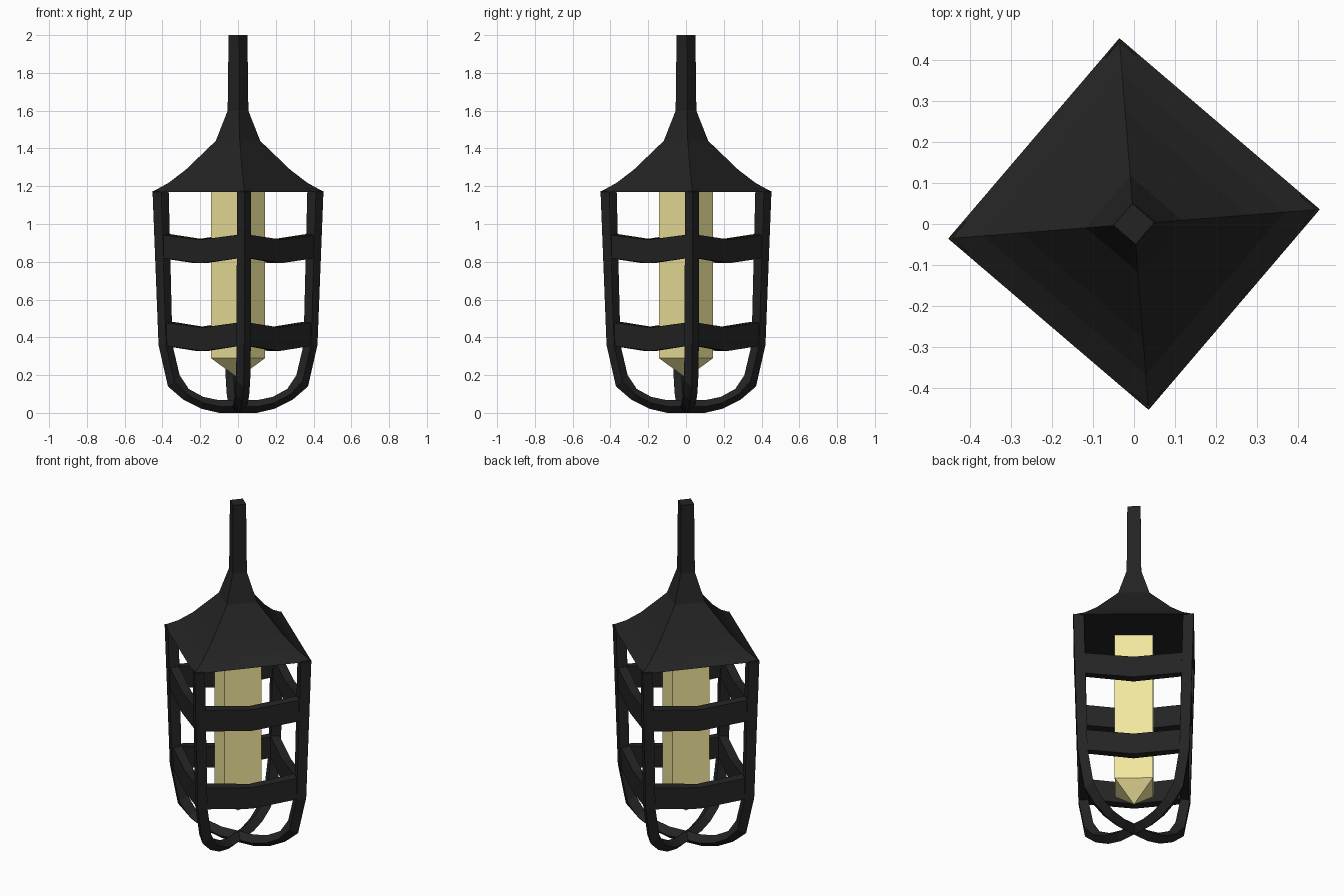
import bpy, bmesh
from math import cos, sin, pi, radians

if "Cube" in bpy.data.objects:
    bpy.data.objects.remove(bpy.data.objects["Cube"])

TWIST = radians(4.5)   # whole lantern is turned slightly about z


def material(name, rgb):
    m = bpy.data.materials.new(name)
    m.diffuse_color = (*rgb, 1)
    m.use_nodes = True
    m.node_tree.nodes["Principled BSDF"].inputs["Base Color"].default_value = m.diffuse_color
    return m


iron = material("dark_iron", (0.017, 0.017, 0.017))
wax = material("pale_glow", (0.89, 0.80, 0.34))


def polar(r, a, z):
    return (r * cos(a + TWIST), r * sin(a + TWIST), z)


def skin(name, rings, mat, closed=False):
    """Join matching vertex rings with quads; cap the ends unless closed."""
    bm = bmesh.new()
    vs = [[bm.verts.new(p) for p in ring] for ring in rings]
    n = len(vs[0])
    pairs = list(zip(vs, vs[1:])) + ([(vs[-1], vs[0])] if closed else [])
    for a, b in pairs:
        for i in range(n):
            j = (i + 1) % n
            bm.faces.new((a[i], a[j], b[j], b[i]))
    if not closed:
        bm.faces.new(vs[0])
        bm.faces.new(vs[-1])
    bmesh.ops.remove_doubles(bm, verts=bm.verts, dist=1e-5)
    bmesh.ops.recalc_face_normals(bm, faces=bm.faces)
    me = bpy.data.meshes.new(name)
    bm.to_mesh(me)
    bm.free()
    me.materials.append(mat)
    ob = bpy.data.objects.new(name, me)
    bpy.context.collection.objects.link(ob)
    return ob


def turned(profile):
    """Four-sided rings from (radius, z) points."""
    return [[polar(r, k * pi / 2, z) for k in range(4)] for r, z in profile]


# Roof with flared eaves and hanging stem
skin("roof", turned([(0.456, 1.17), (0.37, 1.217), (0.28, 1.285), (0.118, 1.44),
                     (0.055, 1.60), (0.05, 2.0)]), iron)

# Glowing core with pointed bottom
skin("glowing_core", turned([(0.0005, 0.185), (0.144, 0.29), (0.144, 1.172)]), wax)

# Cage hoops: diamond section, post - arc under the base - opposite post
# each station: outer radius, outer z, inner radius, inner z
half = [(0.454, 1.175, 0.368, 1.175), (0.422, 0.36, 0.348, 0.36),
        (0.372, 0.14, 0.31, 0.20), (0.29, 0.07, 0.262, 0.127),
        (0.195, 0.022, 0.185, 0.085), (0.10, 0.0, 0.10, 0.067)]
path = half + [(-a, z, -b, w) for a, z, b, w in reversed(half)]
for k in range(2):
    a = k * pi / 2
    rings = []
    for ro, zo, ri, zi in path:
        mx, my, mz = polar((ro + ri) / 2, a, (zo + zi) / 2)
        dx, dy, _ = polar(0.038, a + pi / 2, 0)
        rings.append([polar(ro, a, zo), (mx + dx, my + dy, mz),
                      polar(ri, a, zi), (mx - dx, my - dy, mz)])
    skin(f"cage_hoop_{k + 1}", rings, iron)

# Sagging cross rails around the cage
for name, r, z in (("upper_rail", 0.434, 0.885), ("lower_rail", 0.414, 0.42)):
    rings = []
    for k in range(8):
        mid = k % 2
        s = cos(pi / 4) if mid else 1
        zc = z - 0.03 * mid
        sec = [(r, -0.062), (r, 0.062), (r - 0.07, 0.062), (r - 0.07, -0.062)]
        rings.append([polar(q * s, k * pi / 4, zc + h) for q, h in sec])
    skin(name, rings, iron, closed=True)
